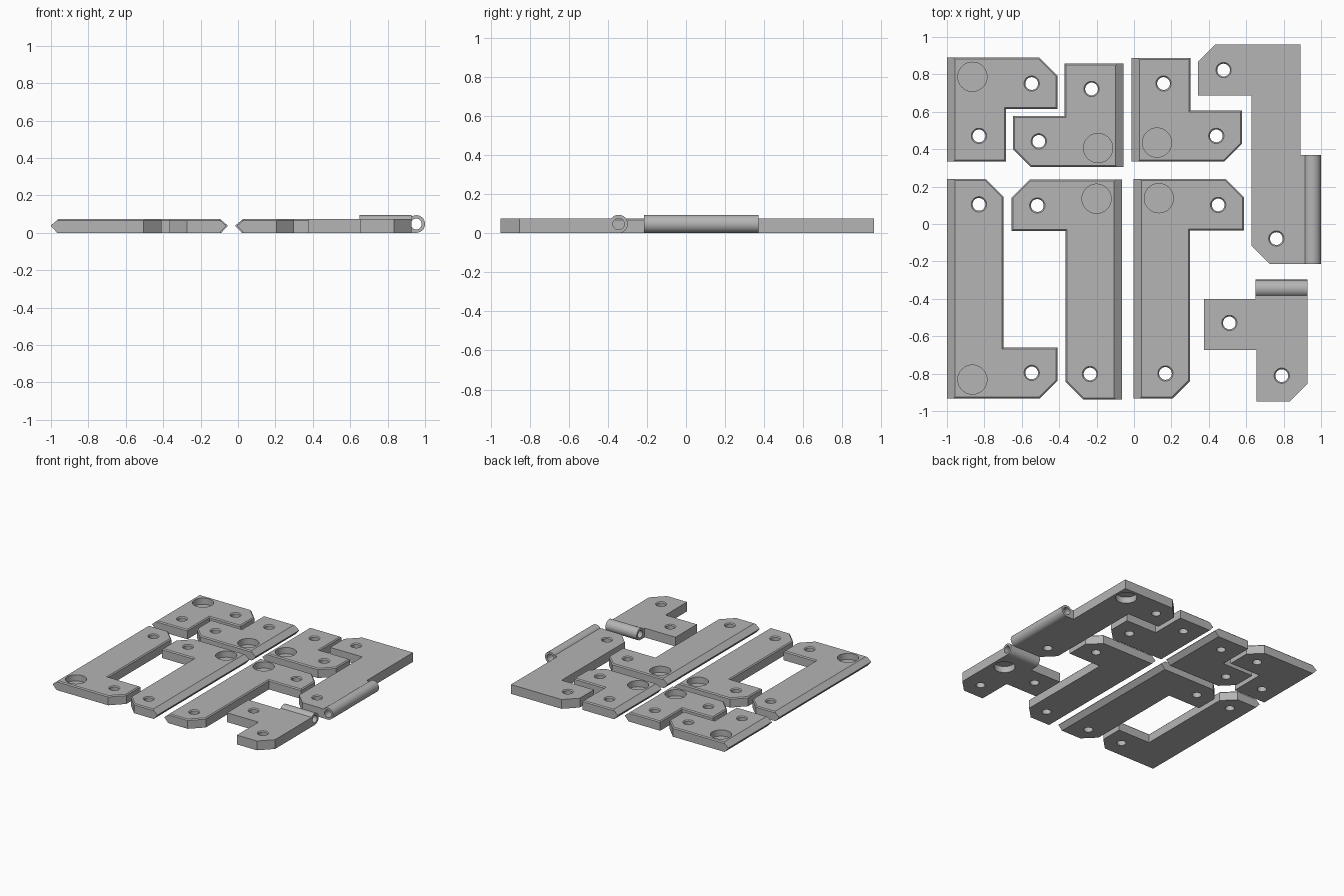
import bpy, bmesh, math
from mathutils import Vector

T = 0.075          # plate thickness
CUT = 0.095        # corner cut on the leg ends
TIP = 0.038        # height of the pointed edge

if "Cube" in bpy.data.objects:
    bpy.data.objects.remove(bpy.data.objects["Cube"])

grey = bpy.data.materials.new("plain grey")
grey.use_nodes = True
grey.diffuse_color = (0.46, 0.46, 0.46, 1)
grey.node_tree.nodes["Principled BSDF"].inputs["Base Color"].default_value = (0.46, 0.46, 0.46, 1)


def loft(bm, rings):
    """Closed solid through rings of equal point count."""
    loops = [[bm.verts.new(p) for p in ring] for ring in rings]
    bm.faces.new(loops[0][::-1])
    bm.faces.new(loops[-1])
    n = len(loops[0])
    for a, b in zip(loops, loops[1:]):
        for i in range(n):
            j = (i + 1) % n
            bm.faces.new((a[i], a[j], b[j], b[i]))


def round_cutter(bm, centre, profile, axis="z", sides=48):
    """Turned solid from (distance along axis, radius) pairs."""
    rings = []
    for h, r in profile:
        ring = []
        for k in range(sides):
            a = 2 * math.pi * k / sides
            p, q = r * math.cos(a), r * math.sin(a)
            offset = {"z": (p, q, h), "x": (h, p, q), "y": (p, h, q)}[axis]
            ring.append(Vector(centre) + Vector(offset))
        rings.append(ring)
    loft(bm, rings)


def make_object(name, bm):
    bmesh.ops.recalc_face_normals(bm, faces=bm.faces)
    mesh = bpy.data.meshes.new(name)
    bm.to_mesh(mesh)
    bm.free()
    obj = bpy.data.objects.new(name, mesh)
    bpy.context.collection.objects.link(obj)
    mesh.materials.append(grey)
    return obj


def carve(obj, cutter_bm):
    """Cut the holes, keep the result and smooth the round walls."""
    cutter = make_object("hole_cutter", cutter_bm)
    cutter.hide_render = True
    mod = obj.modifiers.new("holes", "BOOLEAN")
    mod.operation, mod.solver, mod.object = "DIFFERENCE", "EXACT", cutter
    graph = bpy.context.evaluated_depsgraph_get()
    mesh = bpy.data.meshes.new_from_object(obj.evaluated_get(graph))
    obj.modifiers.clear()
    obj.data = mesh
    bpy.data.objects.remove(cutter)
    for other in bpy.context.selected_objects:
        other.select_set(False)
    obj.select_set(True)
    bpy.context.view_layer.objects.active = obj
    bpy.ops.object.shade_smooth_by_angle(angle=math.radians(30))


def point_edge(bm, x, s):
    """Cut the edge at x to a horizontal point."""
    cuts = [((x, 0, TIP + 0.002), (-s * 0.035, 0, 0.042)),
            ((x, 0, TIP - 0.002), (-s * 0.038, 0, -0.035))]
    for co, no in cuts:
        geom = bm.verts[:] + bm.edges[:] + bm.faces[:]
        bmesh.ops.bisect_plane(bm, geom=geom, plane_co=co, plane_no=no, clear_outer=True)
        rim = [e for e in bm.edges if e.is_boundary]
        bmesh.ops.holes_fill(bm, edges=rim, sides=0)


def l_plate(name, corner, sx, sy, long, hinged=False, swap=False):
    """L plate: foot leg runs along u, main leg along v, from the outer corner."""
    trim = 0.042 if hinged else 0
    foot, main = 0.59 - trim, (1.174 if long else 0.555)
    wide, deep = (0.303 if long else 0.315) - trim, 0.274

    def place(u, v, z=0):
        if swap:
            u, v = v, u
        return Vector((corner[0] + sx * u, corner[1] + sy * v, z))

    shape = [(0, 0), (foot - CUT, 0), (foot, CUT), (foot, deep), (wide, deep)]
    if long:
        shape += [(wide, main - CUT), (wide - CUT, main), (0, main)]
    else:
        shape += [(wide, main), (0, main)]
    bm = bmesh.new()
    loft(bm, [[place(u, v, z) for u, v in shape] for z in (0, T)])
    bmesh.ops.recalc_face_normals(bm, faces=bm.faces)
    if not hinged:
        rim = [e for e in bm.edges if all(v.co.z > T - 0.001 for v in e.verts)]
        bmesh.ops.bevel(bm, geom=rim, offset=0.008, segments=1, affect="EDGES")
        point_edge(bm, corner[0], sx)
    plate = make_object(name, bm)

    # screw holes with a small lead-in, and the blind round pocket
    holes = bmesh.new()
    screw = [(-0.02, 0.034), (T - 0.008, 0.034), (T, 0.041), (T + 0.02, 0.041)]
    far = 1.039 if long else 0.418
    for u, v in ((0.453 - trim, 0.138), (0.171 - trim, far)):
        round_cutter(holes, place(u, v), screw)
    span = (-0.02, 0.05) if hinged else (T - 0.05, T + 0.02)
    round_cutter(holes, place(0.136 - trim, 0.102), [(h, 0.078) for h in span])
    carve(plate, holes)


def knuckle(name, edge, start, end, axis, reach, r=0.047):
    """Hinge barrel with its web, running along axis beside a plate edge."""
    first, last = -math.pi / 2, math.pi - math.asin((T - r) / r)
    arc = [first + (last - first) * k / 32 for k in range(33)]
    shape = [(0, 0)] + [(reach + r * math.cos(a), r + r * math.sin(a)) for a in arc] + [(0, T)]

    def place(out, along, z):
        return Vector((edge + out, along, z) if axis == "y" else (along, edge + out, z))

    bm = bmesh.new()
    loft(bm, [[place(a, s, z) for a, z in shape] for s in (start, end)])
    barrel = make_object(name, bm)
    bore = bmesh.new()
    round_cutter(bore, place(reach, 0, r), [(start - 0.02, 0.029), (end + 0.02, 0.029)], axis)
    carve(barrel, bore)


# plates with a pointed long edge
l_plate("short_plate_back_right", (-1.0, 0.889), 1, -1, False)
l_plate("short_plate_back_middle", (-0.056, 0.304), -1, 1, False)
l_plate("short_plate_back_left", (-0.013, 0.333), 1, 1, False)
l_plate("long_plate_front_right", (-1.0, -0.934), 1, 1, True)
l_plate("long_plate_front_middle", (-0.064, 0.237), -1, -1, True)
l_plate("long_plate_front_left", (-0.003, 0.24), 1, -1, True)

# hinged plates, pockets underneath
l_plate("long_hinge_plate", (0.89, 0.961), -1, -1, True, hinged=True)
knuckle("long_hinge_barrel", 0.89, -0.215, 0.37, "y", 0.063)
l_plate("short_hinge_plate", (0.928, -0.40), -1, -1, False, hinged=True, swap=True)
knuckle("short_hinge_barrel", -0.40, 0.65, 0.928, "x", 0.055)
